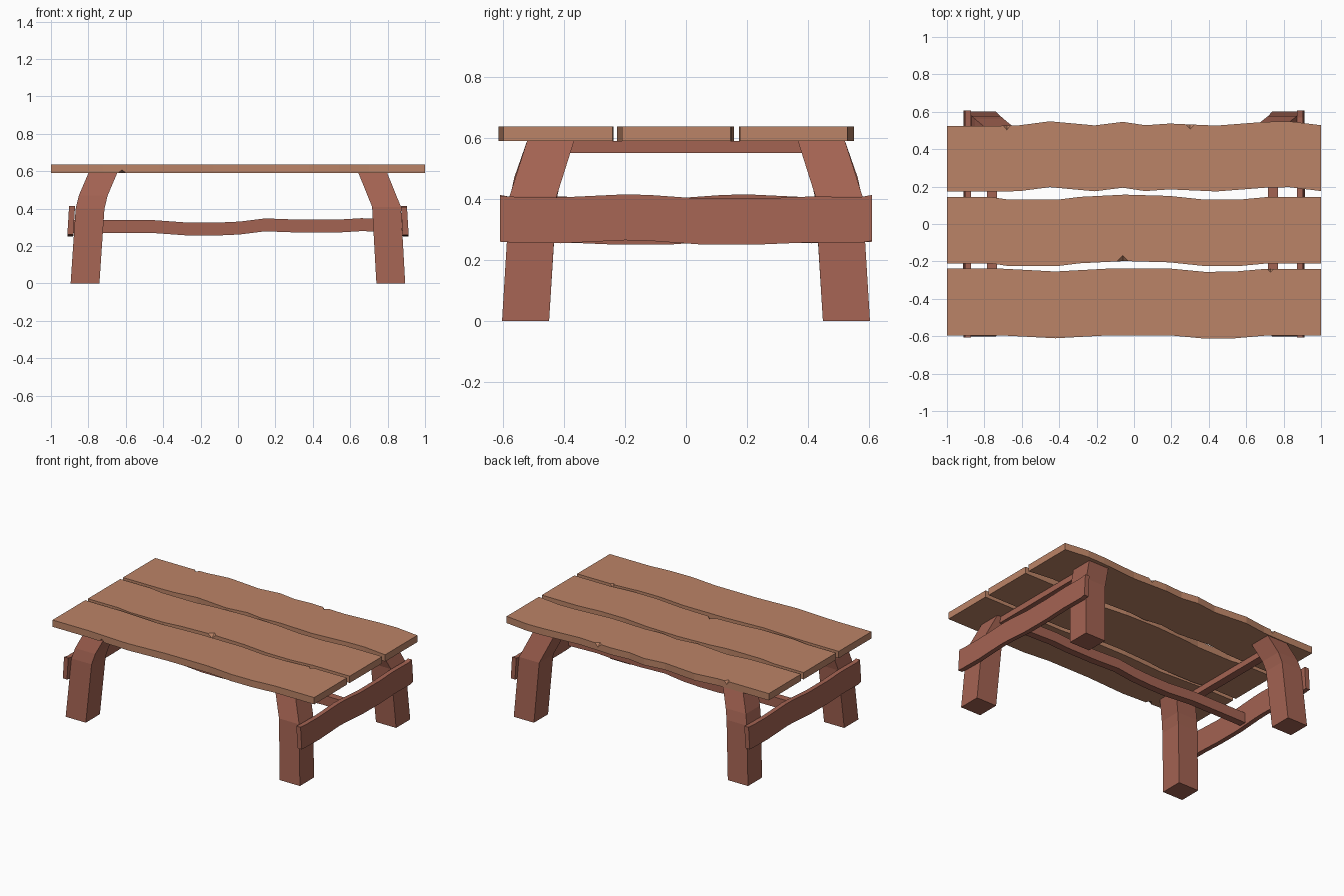
import bpy, bmesh, math
from mathutils import Matrix, Vector

if "Cube" in bpy.data.objects:
    bpy.data.objects.remove(bpy.data.objects["Cube"])


def material(name, rgb):
    m = bpy.data.materials.new(name)
    m.diffuse_color = (*rgb, 1)
    m.use_nodes = True
    m.node_tree.nodes["Principled BSDF"].inputs["Base Color"].default_value = m.diffuse_color
    return m


PLANK = material("light plank wood", (0.50, 0.23, 0.135))
FRAME = material("red brown wood", (0.37, 0.125, 0.085))


def loft(name, rings, mat):
    """Join a row of four-cornered rings into a closed flat-faced bar."""
    bm = bmesh.new()
    vs = [[bm.verts.new(p) for p in r] for r in rings]
    for a, b in zip(vs, vs[1:]):
        for i in range(4):
            j = (i + 1) % 4
            bm.faces.new((a[i], a[j], b[j], b[i]))
    bm.faces.new(vs[0])
    bm.faces.new(vs[-1])
    bmesh.ops.recalc_face_normals(bm, faces=bm.faces[:])
    me = bpy.data.meshes.new(name)
    bm.to_mesh(me)
    bm.free()
    me.materials.append(mat)
    ob = bpy.data.objects.new(name, me)
    bpy.context.collection.objects.link(ob)
    return ob


def wavy(name, edge, width, t0, t1, place, mat):
    """Bar whose two long edges follow the same wave, 'width' apart."""
    rings = [[place(u, v, t0), place(u, v - width, t0),
              place(u, v - width, t1), place(u, v, t1)] for u, v in edge]
    return loft(name, rings, mat)


def chip(ob, at, size):
    """Knock a small pointed nick out of an edge."""
    bm = bmesh.new()
    bmesh.ops.create_icosphere(bm, subdivisions=1, radius=0.01)
    bm.clear()
    tips = [bm.verts.new(Vector(at) + Vector([s * size[k] if i == k else 0 for i in range(3)]))
            for k in range(3) for s in (1, -1)]
    bmesh.ops.convex_hull(bm, input=tips)
    me = bpy.data.meshes.new("chip_cutter")
    bm.to_mesh(me)
    bm.free()
    me.materials.append(PLANK)
    cutter = bpy.data.objects.new("chip_cutter", me)
    cutter.hide_render = True
    bpy.context.collection.objects.link(cutter)
    mod = ob.modifiers.new("chip", 'BOOLEAN')
    mod.operation = 'DIFFERENCE'
    mod.solver = 'EXACT'
    mod.object = cutter
    bpy.context.view_layer.objects.active = ob
    bpy.ops.object.modifier_apply(modifier=mod.name)
    bpy.data.objects.remove(cutter)


# table top planks
flat = lambda u, v, t: (u, v, t)
back = wavy("back_plank", [(-1, .525), (-.72, .525), (-.61, .528), (-.45, .549), (-.21, .527),
            (-.06, .546), (.06, .528), (.19, .537), (.44, .526), (.7, .546), (.83, .549), (1, .528)],
            .352, .59, .637, flat, PLANK)
middle = wavy("middle_plank", [(-1, .145), (-.77, .145), (-.67, .13), (-.41, .13), (-.29, .145),
              (-.05, .157), (.19, .15), (.38, .13), (.56, .13), (.72, .145), (1, .145)],
              .355, .59, .637, flat, PLANK)
front = wavy("front_plank", [(-1, -.238), (-.72, -.238), (-.42, -.254), (-.13, -.238), (.19, -.238),
             (.38, -.256), (.54, -.254), (.7, -.24), (1, -.24)],
             .357, .59, .637, flat, PLANK)
chip(back, (-.68, .53, .64), (.025, .03, .03))
chip(back, (.30, .535, .64), (.03, .03, .03))
chip(middle, (-.06, -.20, .64), (.034, .035, .03))
chip(front, (.73, -.24, .64), (.02, .02, .025))
chip(front, (-.62, -.598, .588), (.025, .03, .022))

# bent legs: (z, outer x, outer y) rings, mirrored to each corner
H = .154
right_rings = [(0, .894, .602), (.41, .871, .577), (.59, .798, .520)]
left_rings = [(0, .895, .602), (.40, .868, .577), (.47, .851, .562), (.59, .800, .520)]
for sx, xn, prof in ((-1, "left", left_rings), (1, "right", right_rings)):
    for sy, yn in ((-1, "front"), (1, "back")):
        loft(f"{yn}_{xn}_leg", [[(sx * x, sy * y, z), (sx * (x - H), sy * y, z),
             (sx * (x - H), sy * (y - H), z), (sx * x, sy * (y - H), z)]
             for z, x, y in prof], FRAME)

# wavy end boards, leaning in with the legs; the left one is turned half round
wave = [(-.608, .410), (-.56, .407), (-.41, .405), (-.2, .415), (-.12, .413), (.05, .401),
        (.24, .401), (.41, .408), (.57, .406), (.608, .413)]
for s, n in ((1, "right"), (-1, "left")):
    wavy(f"{n}_end_board", wave, .150, .872, .904,
         lambda u, v, t: (s * (t + (.40 - v) * .06), s * u, v), FRAME)

# long centre stretcher
wavy("long_stretcher", [(-.88, .34), (-.47, .34), (-.26, .325), (-.12, .325), (.01, .331),
     (.145, .348), (.33, .341), (.545, .342), (.66, .349), (.88, .343)],
     .069, -.025, .025, lambda u, v, t: (u, t, v), FRAME)

# cross beams under the top
for x, n in ((.743, "right"), (-.76, "left")):
    wavy(f"{n}_cross_beam", [(-.44, .59), (.44, .59)], .04, x - .027, x + .027,
         lambda u, v, t: (t, u, v), FRAME)
